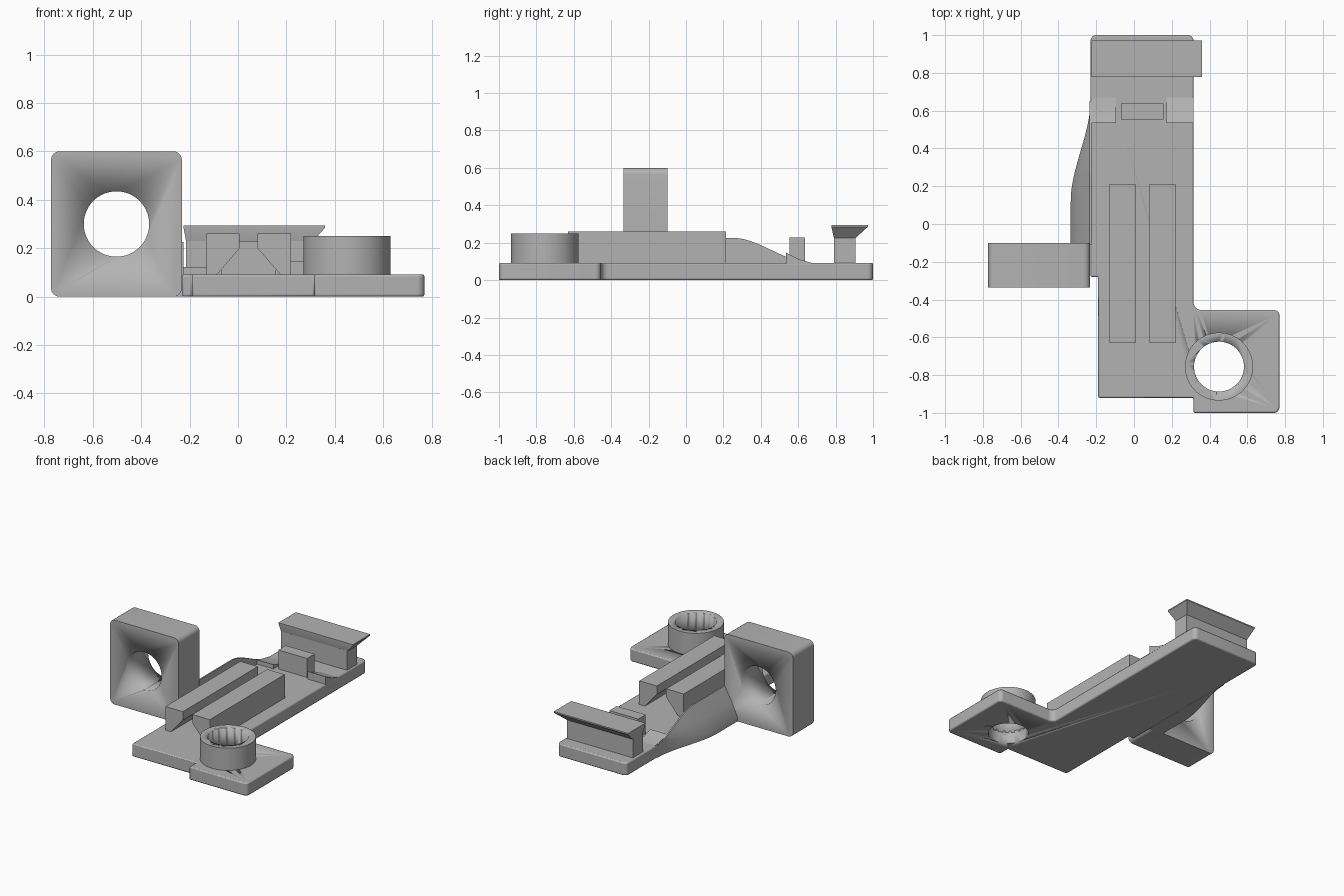
import bpy, bmesh, math
from mathutils import Vector

if "Cube" in bpy.data.objects:
    bpy.data.objects.remove(bpy.data.objects["Cube"])

grey = bpy.data.materials.new("plain_grey")
grey.diffuse_color = (0.45, 0.45, 0.45, 1)
grey.use_nodes = True
grey.node_tree.nodes["Principled BSDF"].inputs["Base Color"].default_value = grey.diffuse_color


def finish(name, bm, smooth=True):
    bmesh.ops.recalc_face_normals(bm, faces=bm.faces)
    me = bpy.data.meshes.new(name)
    bm.to_mesh(me)
    bm.free()
    ob = bpy.data.objects.new(name, me)
    bpy.context.collection.objects.link(ob)
    me.materials.append(grey)
    if smooth:
        select(ob)
        bpy.ops.object.shade_smooth_by_angle(angle=math.radians(30))
    return ob


def select(ob):
    bpy.ops.object.select_all(action='DESELECT')
    ob.select_set(True)
    bpy.context.view_layer.objects.active = ob


def prism(name, pts, axis, a, b):
    """Extrude a 2D profile along an axis from a to b."""
    place = {'x': lambda p, t: (t, p[0], p[1]),
             'y': lambda p, t: (p[0], t, p[1]),
             'z': lambda p, t: (p[0], p[1], t)}[axis]
    bm = bmesh.new()
    lo = [bm.verts.new(place(p, a)) for p in pts]
    hi = [bm.verts.new(place(p, b)) for p in pts]
    bm.faces.new(lo)
    bm.faces.new(hi)
    n = len(pts)
    for i in range(n):
        j = (i + 1) % n
        bm.faces.new((lo[i], lo[j], hi[j], hi[i]))
    return finish(name, bm)


def box(name, x0, x1, y0, y1, z0, z1):
    return prism(name, [(x0, y0), (x1, y0), (x1, y1), (x0, y1)], 'z', z0, z1)


def circle(cx, cy, r, n=64):
    return [(cx + r * math.cos(2 * math.pi * i / n),
             cy + r * math.sin(2 * math.pi * i / n)) for i in range(n)]


def rounded(corners, steps=6):
    """Outline from (x, y, radius) corners, each right-angled corner filleted."""
    out = []
    for i, (x, y, r) in enumerate(corners):
        p = Vector((x, y))
        if r == 0:
            out.append((x, y))
            continue
        u = (Vector(corners[i - 1][:2]) - p).normalized()
        v = (Vector(corners[(i + 1) % len(corners)][:2]) - p).normalized()
        c = p + (u + v) * r
        for k in range(steps + 1):
            t = math.pi / 2 * k / steps
            q = c - v * r * math.cos(t) - u * r * math.sin(t)
            out.append((q.x, q.y))
    return out


def apply_mod(ob, kind, **settings):
    m = ob.modifiers.new(kind.lower(), kind)
    for k, v in settings.items():
        setattr(m, k, v)
    select(ob)
    bpy.ops.object.modifier_apply(modifier=m.name)


def drill(obs, pts, axis, a, b):
    cutter = prism("cutter", pts, axis, a, b)
    cutter.hide_render = True
    for ob in obs:
        apply_mod(ob, 'BOOLEAN', object=cutter, operation='DIFFERENCE', solver='EXACT')
    bpy.data.objects.remove(cutter)


# Base plate with side tab
plate = prism("base_plate", rounded([
    (-0.19, -0.92, 0), (0.315, -0.92, 0), (0.315, -1, 0), (0.77, -1, 0.03),
    (0.77, -0.455, 0.03), (0.315, -0.455, 0.04), (0.315, 1, 0.03),
    (-0.23, 1, 0.03), (-0.23, -0.28, 0), (-0.19, -0.28, 0)]), 'z', 0, 0.092)
apply_mod(plate, 'BEVEL', width=0.008, segments=2, limit_method='ANGLE',
          angle_limit=math.radians(60))

# Round boss on the tab, drilled through
boss = prism("boss", circle(0.45, -0.755, 0.18), 'z', 0.08, 0.25)
drill([plate, boss], circle(0.45, -0.755, 0.132), 'z', -0.1, 0.4)

# Upright lug with a cross hole
R = 0.035
lug = prism("upright_lug", rounded([(-0.772, 0, R), (-0.232, 0, R),
                                    (-0.232, 0.6, R), (-0.772, 0.6, R)]),
            'y', -0.335, -0.1)
drill([lug], circle(-0.502, 0.3, 0.135), 'y', -0.5, 0.1)

# Pair of undercut guide rails, mirrored about the track centre
for side, name in ((-1, "left_rail"), (1, "right_rail")):
    prof = [(0.132, 0.09), (0.175, 0.09), (0.175, 0.26), (0.037, 0.26), (0.037, 0.2)]
    prism(name, [(0.044 + side * x, z) for x, z in prof], 'y', -0.63, 0.213)

# Stop tab and the two small ramps beside it
box("stop_tab", -0.07, 0.157, 0.553, 0.637, 0.085, 0.227)
for name, x0, x1, h in (("left_ramp", -0.228, -0.095, 0.03),
                        ("right_ramp", 0.173, 0.315, 0.055)):
    prism(name, [(0.535, 0.085), (0.535, 0.092 + h), (0.57, 0.092 + h * 0.66),
                 (0.61, 0.092 + h * 0.32), (0.67, 0.092), (0.67, 0.085)], 'x', x0, x1)

# Rear post with flared cap
box("rear_post", -0.215, 0.305, 0.79, 0.905, 0.085, 0.23)
bm = bmesh.new()
rings = []
for x0, x1, y0, y1, z in ((-0.213, 0.303, 0.792, 0.903, 0.222),
                          (-0.225, 0.36, 0.777, 0.972, 0.285),
                          (-0.225, 0.36, 0.777, 0.972, 0.294)):
    rings.append([bm.verts.new((x, y, z)) for x, y in
                  ((x0, y0), (x1, y0), (x1, y1), (x0, y1))])
for a, b in zip(rings, rings[1:]):
    for i in range(4):
        bm.faces.new((a[i], a[(i + 1) % 4], b[(i + 1) % 4], b[i]))
bm.faces.new(rings[0])
bm.faces.new(rings[-1])
finish("rear_cap", bm)


# Swept gusset joining the lug to the plate edge
def ease(t):
    t = min(max(t, 0), 1)
    return t * t * (3 - 2 * t)


bm = bmesh.new()
rings = []
N = 24
for i in range(N + 1):
    y = -0.11 + 0.76 * i / N
    outer = -0.335 + 0.104 * ease((y - 0.12) / 0.53)
    top = 0.226 - 0.134 * ease((y - 0.25) / 0.42)
    low = 0.03 + 0.06 * ease((y - 0.1) / 0.5)
    sec = [(-0.225, 0), (outer, 0), (outer, low),
           (outer + (-0.235 - outer) * 0.45, low + (top - low) * 0.5),
           (-0.235, top), (-0.225, top)]
    rings.append([bm.verts.new((x, y, z)) for x, z in sec])
for a, b in zip(rings, rings[1:]):
    for i in range(6):
        j = (i + 1) % 6
        bm.faces.new((a[i], a[j], b[j], b[i]))
bm.faces.new(rings[0])
bm.faces.new(rings[-1])
finish("side_gusset", bm)
